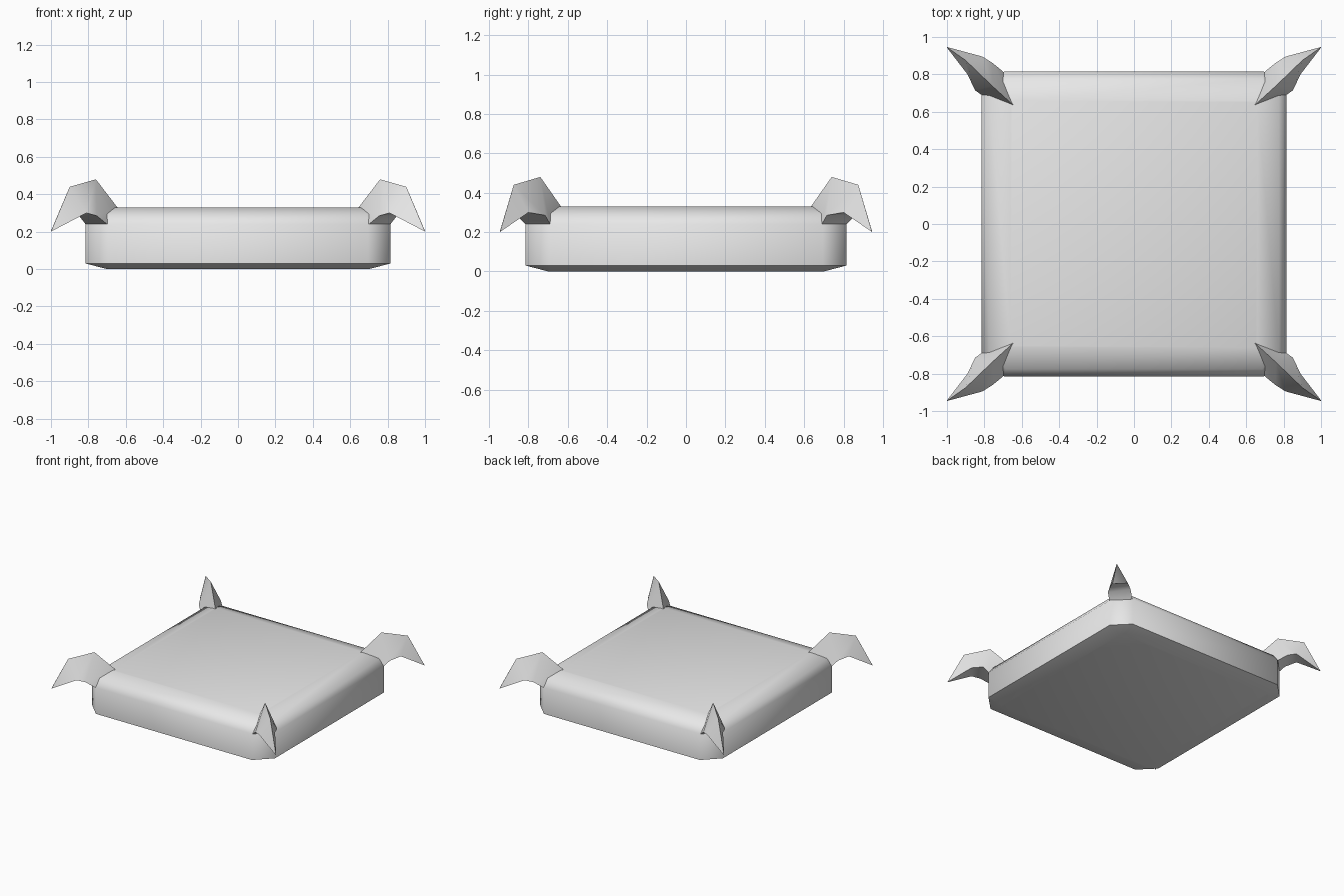
import bpy
import bmesh
import math

if "Cube" in bpy.data.objects:
    bpy.data.objects.remove(bpy.data.objects["Cube"], do_unlink=True)

grey = bpy.data.materials.new("plain_grey")
grey.use_nodes = True
grey.diffuse_color = (0.8, 0.8, 0.8, 1)
grey.node_tree.nodes["Principled BSDF"].inputs["Base Color"].default_value = grey.diffuse_color


def loft(name, rings, angle):
    """Skin closed rings of points, cap both ends, shade smooth up to an angle."""
    bm = bmesh.new()
    loops = [[bm.verts.new(p) for p in ring] for ring in rings]
    for low, high in zip(loops, loops[1:]):
        n = len(low)
        for i in range(n):
            j = (i + 1) % n
            bm.faces.new((low[i], low[j], high[j], high[i]))
    bm.faces.new(loops[0])
    bm.faces.new(loops[-1])
    bmesh.ops.remove_doubles(bm, verts=bm.verts, dist=0.0005)
    bmesh.ops.recalc_face_normals(bm, faces=bm.faces)
    mesh = bpy.data.meshes.new(name)
    bm.to_mesh(mesh)
    bm.free()
    mesh.materials.append(grey)
    obj = bpy.data.objects.new(name, mesh)
    bpy.context.collection.objects.link(obj)
    bpy.ops.object.select_all(action="DESELECT")
    obj.select_set(True)
    bpy.context.view_layer.objects.active = obj
    bpy.ops.object.shade_smooth_by_angle(angle=math.radians(angle))
    return obj


def cut_square(half, cut, z):
    """Square outline with its four corners cut off."""
    a, b = half, half - cut
    return [(a, -b, z), (a, b, z), (b, a, z), (-b, a, z),
            (-a, b, z), (-a, -b, z), (-b, -a, z), (b, -a, z)]


# Slab: shallow bevel below, upright walls, rounded shoulder, flat top
profile = [(0.70, 0.015, 0), (0.815, 0.12, 0.03), (0.815, 0.12, 0.24),
           (0.775, 0.09, 0.295), (0.66, 0.01, 0.33)]
loft("slab", [cut_square(*row) for row in profile], 60)

# Corner claw: triangular sections (ridge, back edge, side edge) running to a tip
tip = (1.0, 0.945, 0.20)
sections = [
    [(0.645, 0.635, 0.33), (0.70, 0.815, 0.24), (0.815, 0.69, 0.24)],
    [(0.76, 0.74, 0.48), (0.755, 0.86, 0.285), (0.85, 0.715, 0.285)],
    [(0.90, 0.875, 0.44), (0.81, 0.895, 0.30), (0.89, 0.80, 0.30)],
    [(tip[0] - d, tip[1] + d, tip[2] + abs(d)) for d in (0, 0.001, -0.001)],
]
claws = loft("corner_claws", sections, 60)
mirror = claws.modifiers.new("four_corners", "MIRROR")
mirror.use_axis = (True, True, False)
mirror.use_mirror_merge = False
